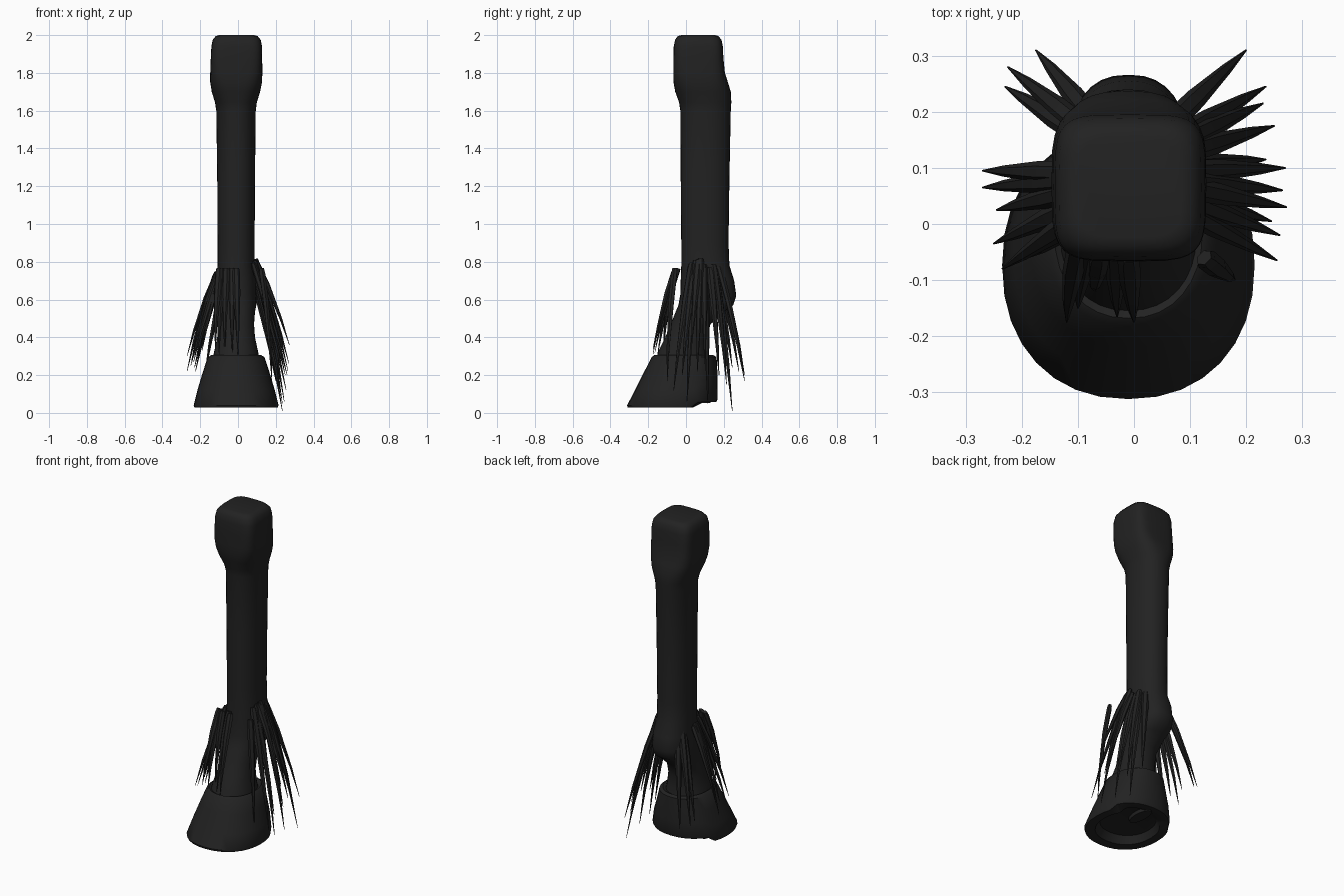
import bpy, bmesh, math, random
from mathutils import Vector

random.seed(4)
black = bpy.data.materials.new("soft black")
black.diffuse_color = (0.016, 0.016, 0.016, 1)


def finish(name, bm, angle):
    bmesh.ops.recalc_face_normals(bm, faces=bm.faces)
    me = bpy.data.meshes.new(name)
    bm.to_mesh(me)
    bm.free()
    ob = bpy.data.objects.new(name, me)
    bpy.context.collection.objects.link(ob)
    me.materials.append(black)
    bpy.ops.object.select_all(action='DESELECT')
    ob.select_set(True)
    bpy.context.view_layer.objects.active = ob
    bpy.ops.object.shade_smooth_by_angle(angle=math.radians(angle))
    return ob


def ring(x0, x1, y0, y1, z, p, n=32, lift=None):
    """Rounded-square ring; p=2 is an ellipse, larger is squarer."""
    pts = []
    for i in range(n):
        a = 2 * math.pi * i / n
        c, s = math.cos(a), math.sin(a)
        x = (x0 + x1) / 2 + (x1 - x0) / 2 * math.copysign(abs(c) ** (2 / p), c)
        y = (y0 + y1) / 2 + (y1 - y0) / 2 * math.copysign(abs(s) ** (2 / p), s)
        pts.append((x, y, z + (lift(x, y) if lift else 0)))
    return pts


def loft(rings):
    bm = bmesh.new()
    loops = [[bm.verts.new(p) for p in r] for r in rings]
    for a, b in zip(loops, loops[1:]):
        for i in range(len(a)):
            j = (i + 1) % len(a)
            bm.faces.new((a[i], a[j], b[j], b[i]))
    bm.faces.new(loops[0])
    bm.faces.new(loops[-1])
    return bm


# Leg: pastern, fetlock bulge, shaft and squared upper block
leg = [
    (-.135, .115, -.16, .12, .28, 2.2),
    (-.125, .105, -.145, .11, .33, 2.2),
    (-.11, .09, -.11, .11, .40, 2.2),
    (-.105, .085, -.08, .13, .47, 2.2),
    (-.11, .09, -.055, .20, .535, 2.3),
    (-.117, .097, -.04, .25, .57, 2.4),
    (-.118, .098, -.03, .266, .62, 2.4),
    (-.115, .095, -.028, .255, .70, 2.4),
    (-.108, .088, -.025, .23, .78, 2.2),
    (-.108, .088, -.025, .225, .90, 2.2),
    (-.11, .09, -.028, .23, 1.25, 2.2),
    (-.115, .094, -.03, .237, 1.60, 2.2),
    (-.122, .10, -.037, .24, 1.645, 2.4),
    (-.139, .117, -.057, .237, 1.70, 2.8),
    (-.147, .127, -.066, .222, 1.75, 3.4),
    (-.147, .129, -.067, .206, 1.80, 4.2),
    (-.144, .128, -.066, .198, 1.88, 4.6),
    (-.141, .127, -.065, .195, 1.94, 4.6),
    (-.134, .120, -.058, .188, 1.975, 4.4),
    (-.118, .104, -.043, .172, 1.995, 4.0),
    (-.10, .086, -.025, .154, 2.0, 4.0),
]
finish("leg", loft([ring(*r) for r in leg]), 50)


# Hoof: flared wall, raised heel, hollow sole
def heel(x, y):
    return .03 * min(1, max(0, (y - .045) / .02))


hoof = [
    ring(-.11, .09, -.13, .11, .285, 2.2),
    ring(-.142, .122, -.168, .145, .306, 2.2),
    ring(-.16, .14, -.182, .162, .295, 2.2),
    ring(-.185, .165, -.22, .166, .22, 2.2),
    ring(-.215, .195, -.27, .167, .12, 2.2, lift=heel),
    ring(-.235, .215, -.312, .166, .04, 2.2, lift=heel),
    ring(-.23, .21, -.308, .16, .028, 2.2, lift=heel),
    ring(-.18, .16, -.25, .11, .028, 2.2, lift=heel),
    ring(-.16, .14, -.22, .09, .07, 2.2),
]
finish("hoof", loft(hoof), 45)

# Frog: wedge in the sole
finish("hoof_frog", loft([
    ring(-.06, .04, -.06, .14, .10, 2), ring(-.045, .025, -.04, .13, .052, 2)]), 40)

# Feathering: tapered tufts given by tip position
tips = [
    (.20, .31, .17), (.235, .245, .01), (.23, .215, .15), (.25, .175, .20),
    (.235, .115, .05), (.27, .10, .26), (.265, .06, .22), (.272, .03, .36),
    (.245, .005, .06), (.26, -.02, .20), (.255, -.065, .12), (.18, -.10, .16),
    (0, -.175, .31), (-.03, -.165, .32), (-.12, -.175, .34), (-.07, -.12, .33),
    (-.10, -.15, .31), (-.19, -.06, .33),
    (-.235, -.08, .27), (-.25, -.035, .25), (-.245, .025, .28), (-.27, .065, .22),
    (-.27, .095, .30), (-.23, .245, .24), (-.225, .28, .22), (-.175, .31, .20),
]
profile = [(0, .016), (.05, .020), (.3, .019), (.7, .010), (1, .0015)]
for k, t in enumerate(tips):
    tip = Vector(t)
    ang = math.atan2(tip.y - .09, tip.x + .01)
    top = (.80 if tip.x > 0 else .745) + random.uniform(-.04, .02)
    root = Vector((-.01 + .105 * math.cos(ang), .09 + .12 * math.sin(ang), top))
    if tip.y < -.1:
        root = Vector((tip.x * .75 - .01, random.uniform(-.065, -.035), .765))
    axis = (tip - root).normalized()
    side = axis.cross(Vector((math.cos(ang), math.sin(ang), 0))).normalized()
    out = side.cross(axis)
    rings = []
    for f, r in profile:
        c = root.lerp(tip, f) + out * .012 * math.sin(math.pi * f)
        rings.append([c + side * (r * math.cos(a)) + out * (r * .7 * math.sin(a))
                      for a in (i * math.tau / 6 for i in range(6))])
    finish("feather_tuft_%02d" % (k + 1), loft(rings), 40)
